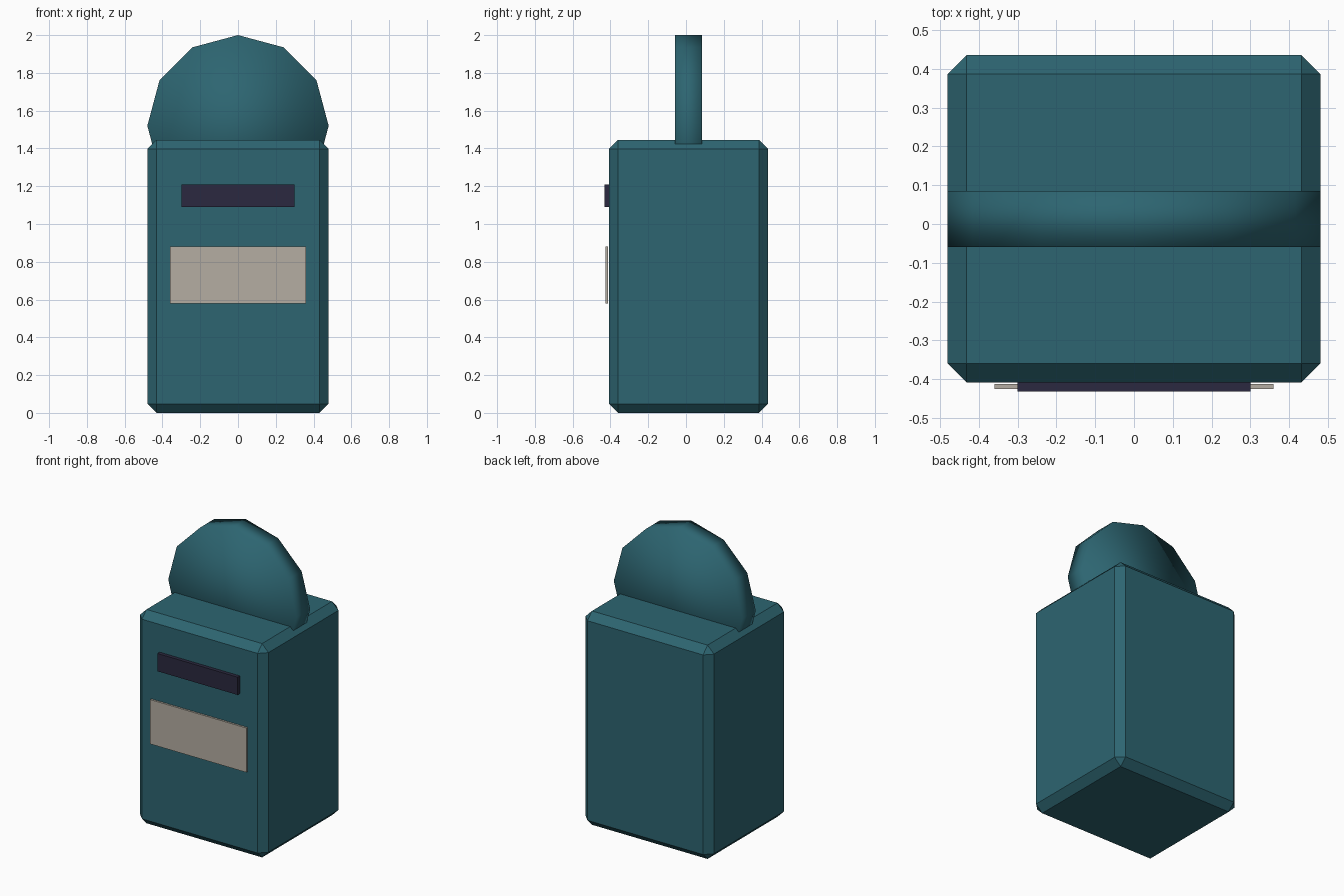
import bpy
from math import radians

if "Cube" in bpy.data.objects:
    bpy.data.objects.remove(bpy.data.objects["Cube"])


def material(name, rgb):
    m = bpy.data.materials.new(name)
    m.diffuse_color = (*rgb, 1)
    m.use_nodes = True
    m.node_tree.nodes["Principled BSDF"].inputs["Base Color"].default_value = m.diffuse_color
    return m


def box(name, lo, hi, mat):
    bpy.ops.mesh.primitive_cube_add(size=1)
    ob = bpy.context.object
    ob.name = name
    for v in ob.data.vertices:
        v.co = [(a + b) / 2 + c * (b - a) for a, b, c in zip(lo, hi, v.co)]
    ob.data.materials.append(mat)
    return ob


teal = material("teal_paint", (0.026, 0.13, 0.165))
dark = material("dark_slot", (0.024, 0.022, 0.05))
plate = material("pale_plate", (0.46, 0.42, 0.36))

# Main body with single-segment chamfers
body = box("body", (-0.48, -0.408, 0), (0.48, 0.435, 1.445), teal)
bevel = body.modifiers.new("chamfer", "BEVEL")
bevel.width = 0.048
bevel.segments = 1

# Twelve-sided smooth disc, half sunk into the body
bpy.ops.mesh.primitive_cylinder_add(vertices=12, radius=0.48, depth=0.145,
                                    location=(0, 0.013, 1.52),
                                    rotation=(radians(90), 0, 0))
disc = bpy.context.object
disc.name = "top_disc"
disc.data.materials.append(teal)
bpy.ops.object.shade_smooth()

# Front slot and plate
box("slot", (-0.30, -0.432, 1.09), (0.30, -0.408, 1.21), dark)
box("front_plate", (-0.36, -0.425, 0.58), (0.36, -0.412, 0.88), plate)
